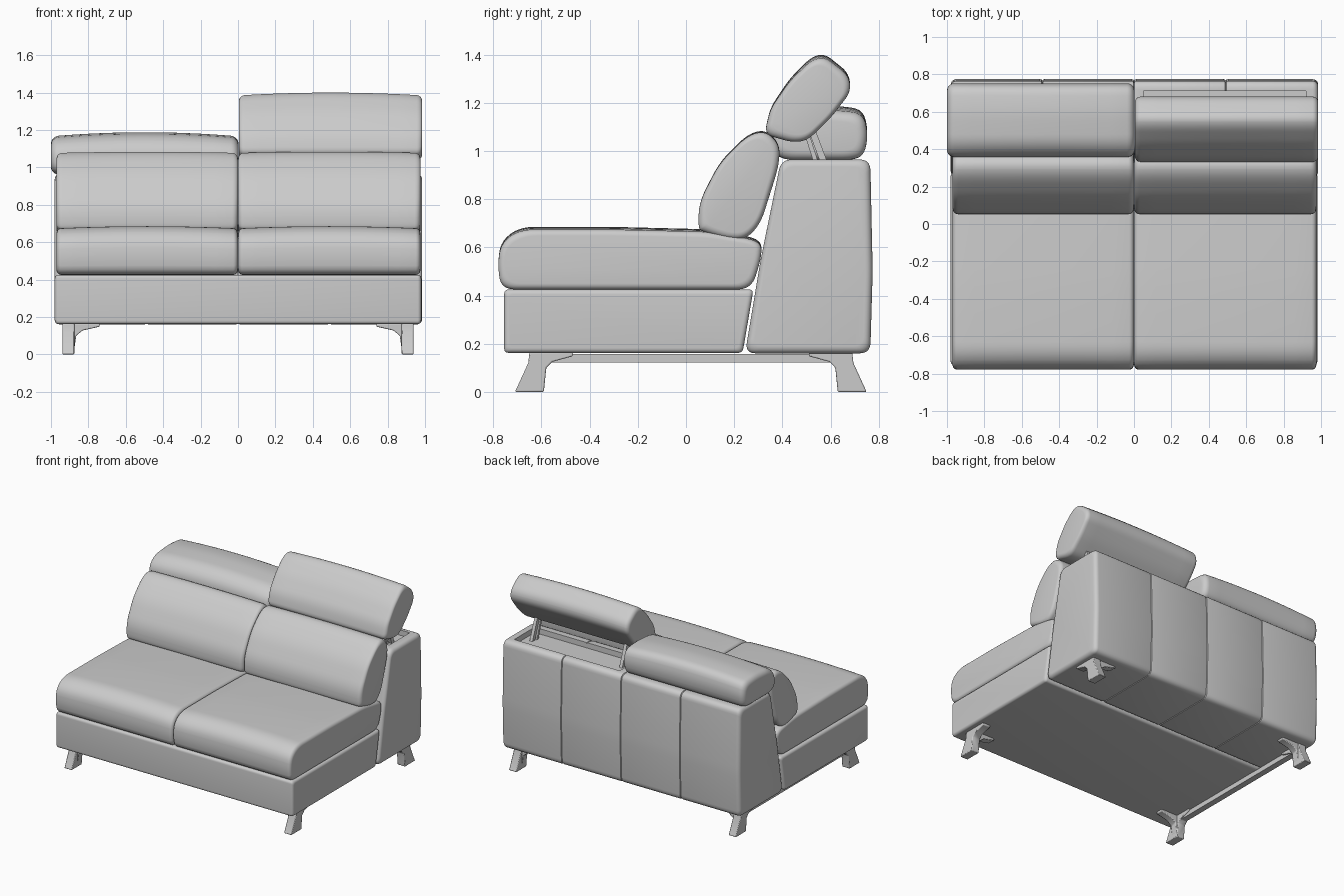
import bpy, bmesh, math
from mathutils import Vector

if "Cube" in bpy.data.objects:
    bpy.data.objects.remove(bpy.data.objects["Cube"])


def rounded(pts, r, steps=5):
    """Round every corner of a closed 2D profile."""
    out, n = [], len(pts)
    for i in range(n):
        p, a, b = Vector(pts[i]), Vector(pts[i - 1]), Vector(pts[(i + 1) % n])
        da, db = min(r, (a - p).length * .48), min(r, (b - p).length * .48)
        s, e = p + (a - p).normalized() * da, p + (b - p).normalized() * db
        for k in range(steps + 1):
            t = k / steps
            out.append(s * (1 - t) ** 2 + p * 2 * t * (1 - t) + e * t * t)
    return out


def finish(ob, angle=40):
    bpy.ops.object.select_all(action='DESELECT')
    bpy.context.view_layer.objects.active = ob
    ob.select_set(True)
    bpy.ops.object.shade_smooth_by_angle(angle=math.radians(angle))


def loft(name, profile, x0, x1, r=.03, end=.025, crown=0, seams=()):
    """Soft block: a y-z profile swept along x, with rounded ends and a crowned top."""
    prof = rounded(profile, r)
    lo = Vector((min(p.x for p in prof), min(p.y for p in prof)))
    hi = Vector((max(p.x for p in prof), max(p.y for p in prof)))
    c, half = (lo + hi) / 2, (hi - lo) / 2
    st = []
    for k in range(6):
        a = k * math.pi / 10
        dx, inset = end * (1 - math.cos(a)), end * (1 - math.sin(a))
        st += [(x0 + dx, inset), (x1 - dx, inset)]
    st += [(x0 + end + (x1 - x0 - 2 * end) * k / 10, 0) for k in range(1, 10)] if crown else []
    for s in seams:
        st += [(s - .012, 0), (s - .004, .002), (s, .008), (s + .004, .002), (s + .012, 0)]
    bm, rings = bmesh.new(), []
    for x, inset in sorted(st):
        u = (2 * x - x0 - x1) / (x1 - x0)
        ring = []
        for p in prof:
            y = c.x + (p.x - c.x) * (1 - inset / half.x)
            z = c.y + (p.y - c.y) * (1 - inset / half.y)
            z -= crown * u * u * (p.y - lo.y) / (hi.y - lo.y)
            ring.append(bm.verts.new((x, y, z)))
        rings.append(ring)
    n = len(prof)
    for a, b in zip(rings, rings[1:]):
        for i in range(n):
            bm.faces.new((a[i], a[(i + 1) % n], b[(i + 1) % n], b[i]))
    bm.faces.new(rings[0])
    bm.faces.new(rings[-1])
    bmesh.ops.recalc_face_normals(bm, faces=bm.faces)
    me = bpy.data.meshes.new(name)
    bm.to_mesh(me)
    bm.free()
    ob = bpy.data.objects.new(name, me)
    bpy.context.collection.objects.link(ob)
    finish(ob)
    return ob


def prism(name, rings):
    """Connect matching rings of points into a closed solid."""
    bm = bmesh.new()
    vs = [[bm.verts.new(p) for p in ring] for ring in rings]
    n = len(vs[0])
    for a, b in zip(vs, vs[1:]):
        for i in range(n):
            bm.faces.new((a[i], a[(i + 1) % n], b[(i + 1) % n], b[i]))
    bm.faces.new(vs[0])
    bm.faces.new(vs[-1])
    bmesh.ops.recalc_face_normals(bm, faces=bm.faces)
    me = bpy.data.meshes.new(name)
    bm.to_mesh(me)
    bm.free()
    ob = bpy.data.objects.new(name, me)
    bpy.context.collection.objects.link(ob)
    return ob


def box(name, x0, x1, y0, y1, z0, z1, lean=0):
    """Box whose top is shifted by lean in y."""
    return prism(name, [[(x0, y0 + d, z), (x1, y0 + d, z), (x1, y1 + d, z), (x0, y1 + d, z)]
                        for z, d in ((z0, 0), (z1, lean))])


# Seat base
loft("seat_base", [(-.755, .162), (.235, .162), (.28, .425), (-.755, .425)], -.98, .98, .02, .02)

# Backrest body with panel seams and a recess under the raised headrest
body = loft("backrest_body", [(.245, .16), (.765, .16), (.775, .5), (.765, .965), (.395, .965), (.31, .55)],
            -.98, .985, .045, .03, seams=(-.49, 0, .49))
cutter = box("recess_cutter", .05, .92, .47, .71, .925, 1.1)
cutter.hide_render = True
mod = body.modifiers.new("recess", 'BOOLEAN')
mod.operation, mod.solver, mod.object = 'DIFFERENCE', 'EXACT', cutter
bpy.context.view_layer.objects.active = body
bpy.ops.object.modifier_apply(modifier="recess")
bpy.data.objects.remove(cutter)
finish(body)

# Seat and back cushions
SEAT = [(-.765, .425), (.272, .425), (.315, .57), (.31, .635), (.1, .675), (-.3, .685),
        (-.69, .685), (-.77, .625), (-.782, .52)]
BACK = [(.05, .68), (.055, .79), (.14, .955), (.255, 1.07), (.33, 1.09), (.39, 1.03), (.385, .94),
        (.31, .70), (.25, .635), (.18, .63), (.07, .665)]
for side, x0, x1 in (("left", -.97, -.001), ("right", .001, .975)):
    loft(side + "_seat_cushion", SEAT, x0, x1, .06, .025, .012)
    loft(side + "_back_cushion", BACK, x0, x1, .06, .03, .006)

# Headrests: left lowered, right raised
loft("left_headrest", [(.355, 1.0), (.36, 1.11), (.43, 1.175), (.6, 1.19), (.735, 1.175), (.757, 1.08),
                       (.74, .985), (.69, .962), (.41, .962)], -1.0, .003, .05, .04, .022)
loft("right_headrest", [(.325, 1.07), (.35, 1.18), (.43, 1.30), (.52, 1.39), (.575, 1.405), (.675, 1.325),
                        (.685, 1.255), (.6, 1.14), (.505, 1.045), (.445, 1.035)],
     .005, .985, .04, .03, .015)

# Headrest struts in the recess
for i, x in enumerate((.12, .86)):
    box(f"headrest_strut_{i + 1}", x - .012, x + .012, .57, .60, .92, 1.16, -.09)
    box(f"headrest_strut_brace_{i + 1}", x - .02, x - .008, .54, .56, .92, 1.14, -.07)

# Splayed corner legs with an arm along each edge
for sx, sn in ((-1, "left"), (1, "right")):
    for sy, fn in ((-1, "front"), (1, "back")):
        def at(x, y, z):
            return (sx * x, .02 + sy * y, z)
        post = [(.73, 0), (.61, 0), (.60, .10), (.575, .125), (.49, .148), (.49, .165), (.67, .165), (.675, .12)]
        arm = [(.90, .165), (.74, .165), (.74, .148), (.83, .128), (.865, .10), (.875, .03), (.90, .03)]
        leg = prism(f"{fn}_{sn}_leg", [[at(x, y, z) for y, z in post] for x in (.875, .938)])
        bracket = prism(f"{fn}_{sn}_leg_bracket", [[at(x, y, z) for x, z in arm] for y in (.61, .665)])
        for ob in (leg, bracket):
            b = ob.modifiers.new("soft_edges", 'BEVEL')
            b.width, b.segments = .005, 2
            finish(ob)

# Rail between the left legs
box("left_side_rail", -.93, -.885, -.6, .64, .122, .157)
